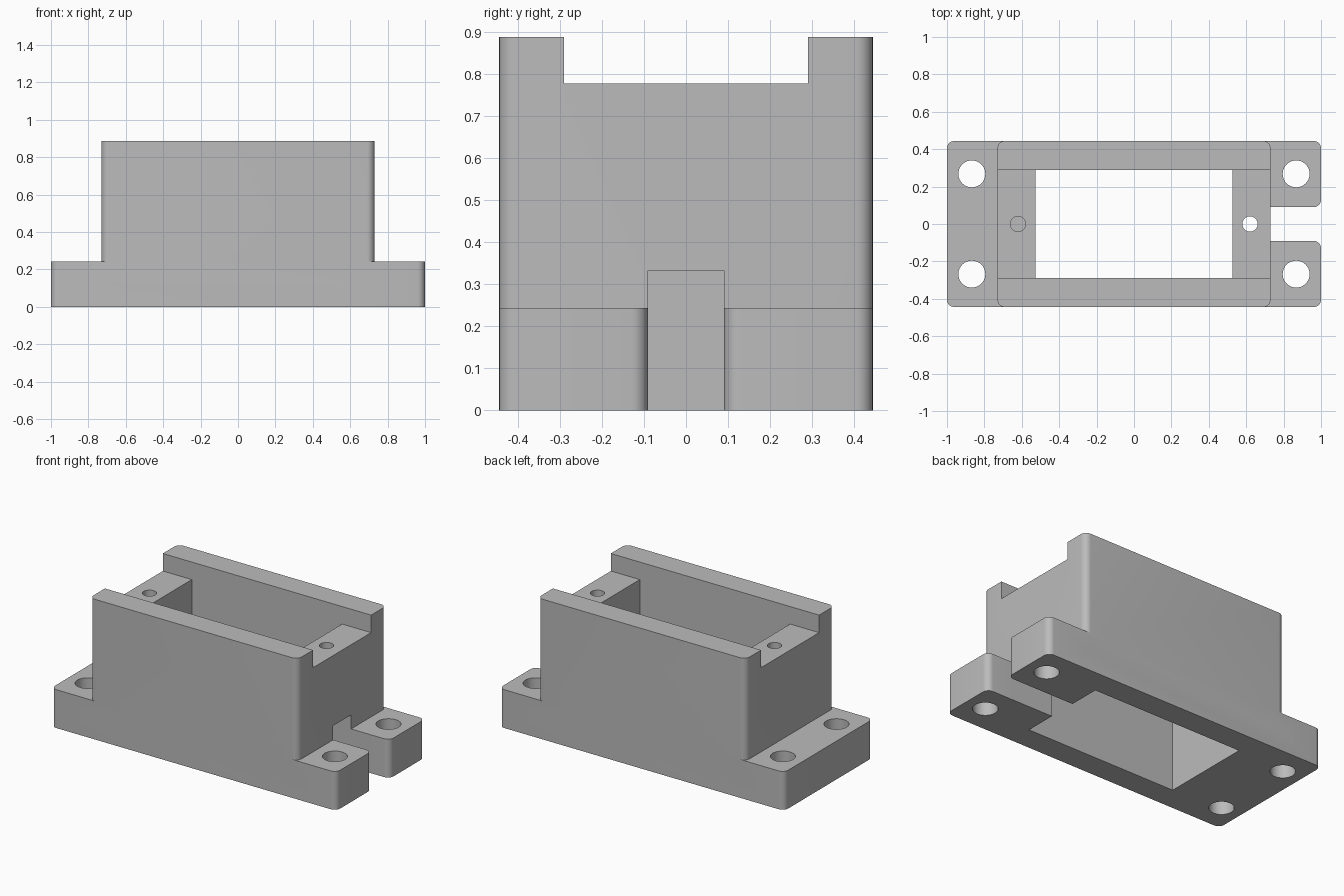
import bpy, bmesh, math
from mathutils import Vector

cube = bpy.data.objects.get("Cube")
if cube:
    bpy.data.objects.remove(cube, do_unlink=True)

grey = bpy.data.materials.new("plain grey")
grey.use_nodes = True
colour = (0.5, 0.5, 0.5, 1)
grey.diffuse_color = colour
grey.node_tree.nodes["Principled BSDF"].inputs["Base Color"].default_value = colour

HALF_Y, BODY_X, FLANGE_Z, TOP_Z, LEDGE_Z = 0.444, 0.73, 0.243, 0.888, 0.777
CAVITY_X, CAVITY_Y, SLOT_Y, SLOT_Z = 0.527, 0.29, 0.09, 0.332
FILLET = 0.04


def rounded(corners, steps=8):
    """Outline with each (x, y, radius) right-angle corner filleted."""
    points = []
    for i, (x, y, r) in enumerate(corners):
        p = Vector((x, y))
        if not r:
            points.append(p)
            continue
        a = (Vector(corners[i - 1][:2]) - p).normalized()
        b = (Vector(corners[(i + 1) % len(corners)][:2]) - p).normalized()
        centre = p + (a + b) * r
        for k in range(steps + 1):
            t = math.pi / 2 * k / steps
            points.append(centre - b * r * math.cos(t) - a * r * math.sin(t))
    return points


def rectangle(x0, x1, y0, y1, r=0):
    return rounded([(x0, y0, r), (x1, y0, r), (x1, y1, r), (x0, y1, r)])


def circle(x, y, r, n=40):
    return [Vector((x + r * math.cos(math.tau * k / n),
                    y + r * math.sin(math.tau * k / n))) for k in range(n)]


def prism(name, outline, z0, z1):
    bm = bmesh.new()
    face = bm.faces.new([bm.verts.new((p.x, p.y, z0)) for p in outline])
    top = bmesh.ops.extrude_face_region(bm, geom=[face])["geom"]
    bmesh.ops.translate(bm, vec=(0, 0, z1 - z0),
                        verts=[v for v in top if isinstance(v, bmesh.types.BMVert)])
    bmesh.ops.recalc_face_normals(bm, faces=bm.faces)
    mesh = bpy.data.meshes.new(name)
    bm.to_mesh(mesh)
    bm.free()
    mesh.materials.append(grey)
    obj = bpy.data.objects.new(name, mesh)
    bpy.context.collection.objects.link(obj)
    return obj


def combine(target, tool, operation="DIFFERENCE"):
    bpy.context.view_layer.objects.active = target
    mod = target.modifiers.new(tool.name, "BOOLEAN")
    mod.operation, mod.solver, mod.object = operation, "EXACT", tool
    bpy.ops.object.modifier_apply(modifier=mod.name)
    bpy.data.objects.remove(tool, do_unlink=True)


# Mounting base, with the cable slot splitting the flange on the +x end
base = [(-1, -HALF_Y, FILLET), (1, -HALF_Y, FILLET), (1, -SLOT_Y, FILLET),
        (BODY_X, -SLOT_Y, 0), (BODY_X, SLOT_Y, 0), (1, SLOT_Y, FILLET),
        (1, HALF_Y, FILLET), (-1, HALF_Y, FILLET)]
housing = prism("mounting_housing", rounded(base), 0, FLANGE_Z)

# Raised body
combine(housing, prism("body", rectangle(-BODY_X, BODY_X, -HALF_Y, HALF_Y, FILLET),
                       0.12, TOP_Z), "UNION")

# Channel between the side rails, open cavity and cable slot
combine(housing, prism("channel", rectangle(-0.9, 0.9, -CAVITY_Y, CAVITY_Y), LEDGE_Z, 1))
combine(housing, prism("cavity", rectangle(-CAVITY_X, CAVITY_X, -CAVITY_Y, CAVITY_Y), -0.1, 1))
combine(housing, prism("cable_slot", rectangle(0.4, 0.8, -SLOT_Y, SLOT_Y), -0.1, SLOT_Z))

# Screw holes in the ledges and bolt holes in the flanges
for side in (-1, 1):
    combine(housing, prism("screw_hole", circle(side * 0.62, 0, 0.041), 0.3, 0.85))
    for y in (-0.268, 0.268):
        combine(housing, prism("bolt_hole", circle(side * 0.867, y, 0.072), -0.1, 0.4))

# Clean flat faces, then smooth the fillets and holes
bm = bmesh.new()
bm.from_mesh(housing.data)
bmesh.ops.remove_doubles(bm, verts=bm.verts, dist=0.0001)
bmesh.ops.triangulate(bm, faces=[f for f in bm.faces if len(f.verts) > 4])
bm.to_mesh(housing.data)
bm.free()
bpy.ops.object.select_all(action="DESELECT")
housing.select_set(True)
bpy.context.view_layer.objects.active = housing
bpy.ops.object.shade_smooth_by_angle(angle=math.radians(30))
